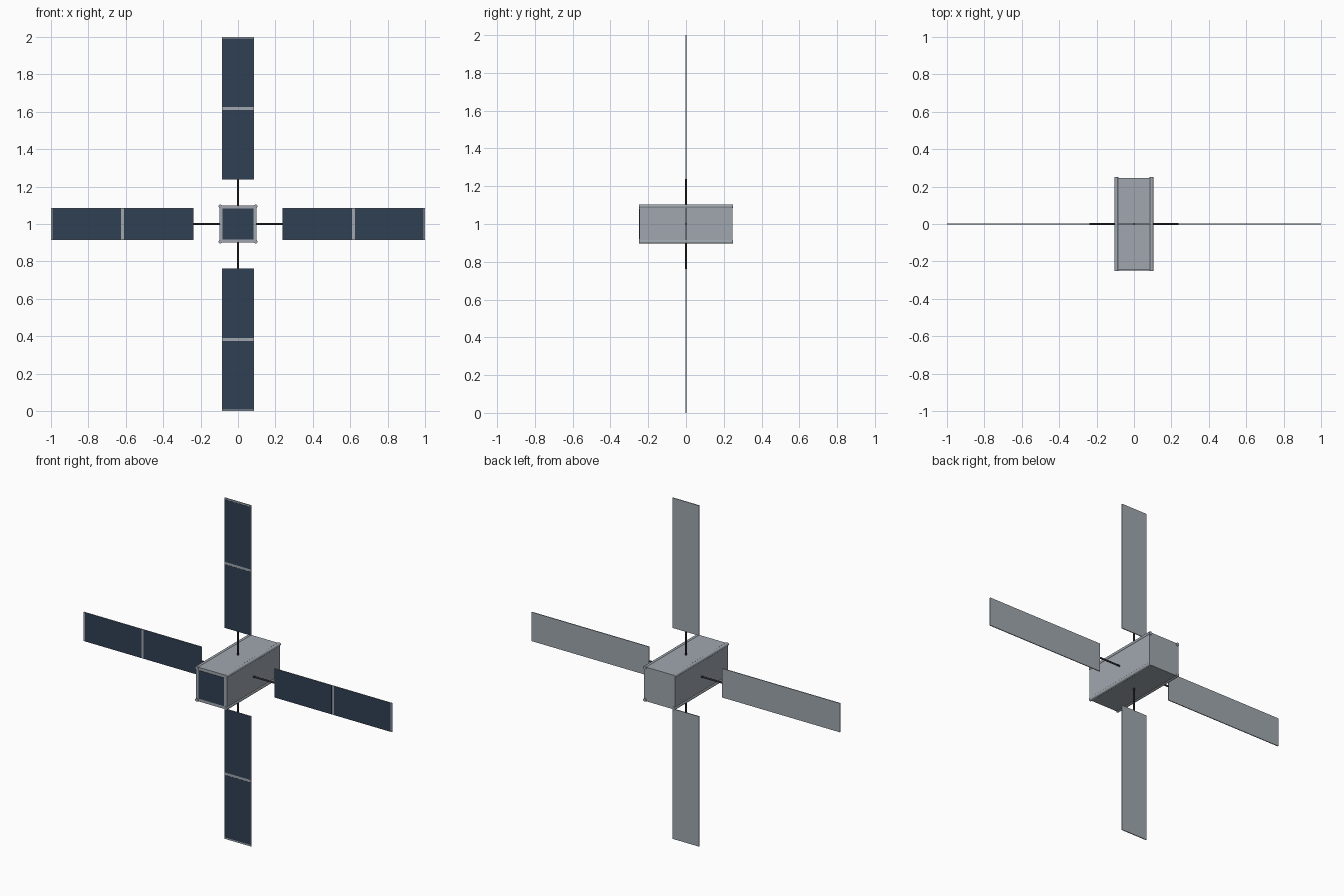
import bpy
import math
from mathutils import Matrix, Vector

cube = bpy.data.objects.get("Cube")
if cube:
    bpy.data.objects.remove(cube, do_unlink=True)


def material(name, color):
    mat = bpy.data.materials.new(name)
    mat.use_nodes = True
    mat.diffuse_color = (*color, 1)
    mat.node_tree.nodes["Principled BSDF"].inputs["Base Color"].default_value = (*color, 1)
    return mat


silver = material("silver grey", (0.35, 0.39, 0.43))
navy = material("solar navy", (0.03, 0.05, 0.088))
dark = material("dark metal", (0.035, 0.037, 0.045))

CENTRE = Matrix.Translation((0, 0, 1))


def finish(obj, name, mat, turn=None):
    """Name and colour a part, then turn it about the y axis through the hub."""
    obj.name = name
    obj.data.materials.append(mat)
    local = Matrix.LocRotScale(obj.location, obj.rotation_euler, obj.scale)
    obj.data.transform(CENTRE @ Matrix.Rotation(turn or 0, 4, "Y") @ local)
    obj.matrix_world = Matrix.Identity(4)
    return obj


def box(name, low, high, mat, turn=None):
    low, high = Vector(low), Vector(high)
    bpy.ops.mesh.primitive_cube_add(size=1, location=(low + high) / 2)
    obj = bpy.context.object
    obj.scale = high - low
    return finish(obj, name, mat, turn)


def rod(name, centre, radius, length, mat, axis, turn=None):
    rot = (math.pi / 2, 0, 0) if axis == "y" else (0, 0, 0)
    bpy.ops.mesh.primitive_cylinder_add(vertices=16, radius=radius, depth=length,
                                        location=centre, rotation=rot)
    obj = finish(bpy.context.object, name, mat, turn)
    bpy.ops.object.shade_smooth_by_angle(angle=math.radians(40))
    return obj


# Central body with a solar cell on its front end
box("body", (-0.1, -0.247, -0.1), (0.1, 0.247, 0.1), silver)
box("front_cell", (-0.083, -0.249, -0.083), (0.083, -0.246, 0.083), navy)

# Round rails along the four long corners
for side, x in (("right", -0.094), ("left", 0.094)):
    for level, z in (("lower", -0.094), ("upper", 0.094)):
        rod(f"{level}_{side}_rail", (x, 0, z), 0.01, 0.5, silver, "y")

# Four identical wings, each built pointing up and turned into place
for i, side in enumerate(("upper", "left", "lower", "right")):
    turn = i * math.pi / 2
    rod(f"{side}_boom", (0, 0, 0.166), 0.005, 0.145, dark, "z", turn)
    box(f"{side}_panel", (-0.085, -0.002, 0.237), (0.085, 0.003, 1), silver, turn)
    for part, start, end in (("inner", 0.238, 0.61), ("outer", 0.625, 0.991)):
        box(f"{side}_{part}_cell", (-0.084, -0.003, start), (0.084, -0.001, end), navy, turn)
